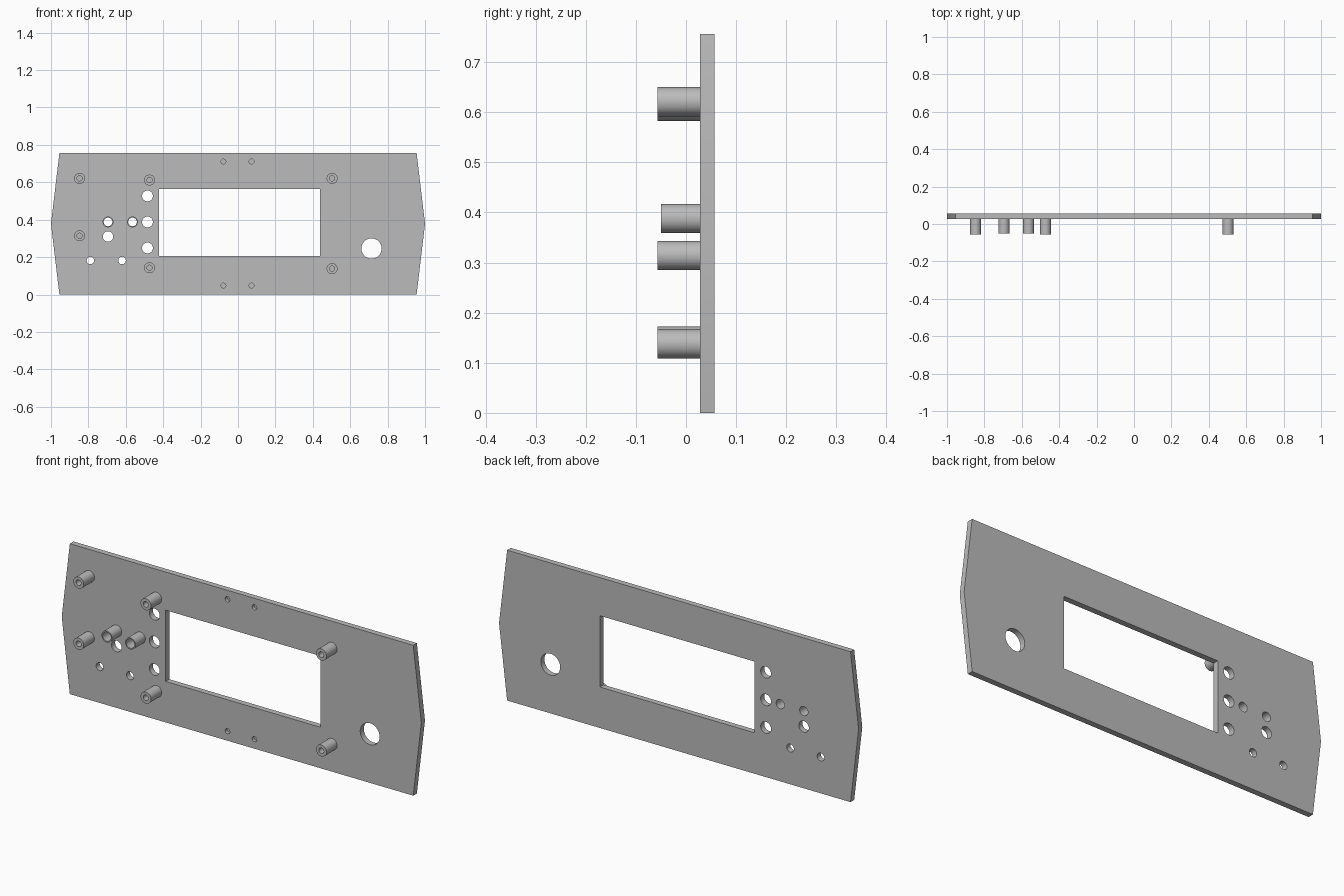
import bpy, bmesh, math
from mathutils import Matrix, Vector

if "Cube" in bpy.data.objects:
    bpy.data.objects.remove(bpy.data.objects["Cube"], do_unlink=True)

FRONT, BACK, HEIGHT = 0.028, 0.057, 0.756
SEGMENTS = 40

grey = bpy.data.materials.new("plain_grey")
grey.use_nodes = True
grey.diffuse_color = (0.5, 0.5, 0.5, 1)
grey.node_tree.nodes["Principled BSDF"].inputs["Base Color"].default_value = (0.5, 0.5, 0.5, 1)


def finish(name, bm):
    bmesh.ops.recalc_face_normals(bm, faces=bm.faces)
    mesh = bpy.data.meshes.new(name)
    bm.to_mesh(mesh)
    bm.free()
    mesh.materials.append(grey)
    obj = bpy.data.objects.new(name, mesh)
    bpy.context.collection.objects.link(obj)
    return obj


def prism(bm, outline, y0, y1):
    """Extrude an x-z outline from y0 to y1."""
    face = bm.faces.new([bm.verts.new((x, y0, z)) for x, z in outline])
    ext = bmesh.ops.extrude_face_region(bm, geom=[face])["geom"]
    verts = [v for v in ext if isinstance(v, bmesh.types.BMVert)]
    bmesh.ops.translate(bm, verts=verts, vec=(0, y1 - y0, 0))


def circle(x, z, r):
    steps = [math.tau * i / SEGMENTS for i in range(SEGMENTS)]
    return [(x + r * math.cos(a), z + r * math.sin(a)) for a in steps]


def turned(name, x, z, profile):
    """Turn a (radius, y) profile round an axis along y."""
    bm = bmesh.new()
    verts = [bm.verts.new((r, y, 0)) for r, y in profile]
    edges = [bm.edges.new(pair) for pair in zip(verts, verts[1:])]
    bmesh.ops.spin(bm, geom=verts + edges, cent=(0, 0, 0), axis=(0, 1, 0),
                   angle=math.tau, steps=SEGMENTS)
    bmesh.ops.remove_doubles(bm, verts=bm.verts, dist=1e-5)
    bmesh.ops.translate(bm, verts=bm.verts, vec=(x, 0, z))
    return finish(name, bm)


# Panel with pointed ends
bm = bmesh.new()
half = [(0.955, 0), (1, HEIGHT / 2), (0.955, HEIGHT)]
prism(bm, half + [(-x, z) for x, z in reversed(half)], FRONT, BACK)
panel = finish("panel", bm)

# Cutter: display window, through holes and blind pin holes
tubes = [(-0.695, 0.388), (-0.564, 0.388)]
holes = [(-0.484, z, 0.029) for z in (0.249, 0.388, 0.527)]
holes += [(-0.695, 0.31, 0.028), (0.714, 0.246, 0.054)]
holes += [(x, 0.182, 0.02) for x in (-0.789, -0.62)]
holes += [(x, z, 0.023) for x, z in tubes]
bm = bmesh.new()
prism(bm, [(-0.422, 0.206), (0.439, 0.206), (0.439, 0.564), (-0.422, 0.564)], -0.02, 0.1)
for x, z, r in holes:
    prism(bm, circle(x, z, r), -0.02, 0.1)
for x in (-0.078, 0.072):
    for z in (0.048, 0.711):
        prism(bm, circle(x, z, 0.013), -0.02, FRONT + 0.016)
cutter = finish("panel_cutter", bm)
cutter.hide_render = True

cut = panel.modifiers.new("openings", "BOOLEAN")
cut.operation = "DIFFERENCE"
cut.solver = "EXACT"
cut.object = cutter
bpy.context.view_layer.objects.active = panel
bpy.ops.object.modifier_apply(modifier=cut.name)
bpy.data.objects.remove(cutter, do_unlink=True)
parts = [panel]

# Screw standoffs with blind bores
for x, z in [(-0.847, 0.621), (-0.847, 0.314), (-0.473, 0.612),
             (-0.473, 0.143), (0.503, 0.621), (0.503, 0.138)]:
    parts.append(turned("standoff", x, z, [
        (0.029, FRONT), (0.029, -0.057), (0.014, -0.057), (0.014, FRONT - 0.002), (0, FRONT - 0.002)]))

# Open light tubes around the two bored holes
for x, z in tubes:
    parts.append(turned("light_tube", x, z, [
        (0.029, FRONT), (0.029, -0.05), (0.023, -0.05), (0.023, FRONT), (0.029, FRONT)]))

bpy.ops.object.select_all(action="DESELECT")
for part in parts:
    part.select_set(True)
bpy.ops.object.shade_smooth_by_angle(angle=math.radians(30))
